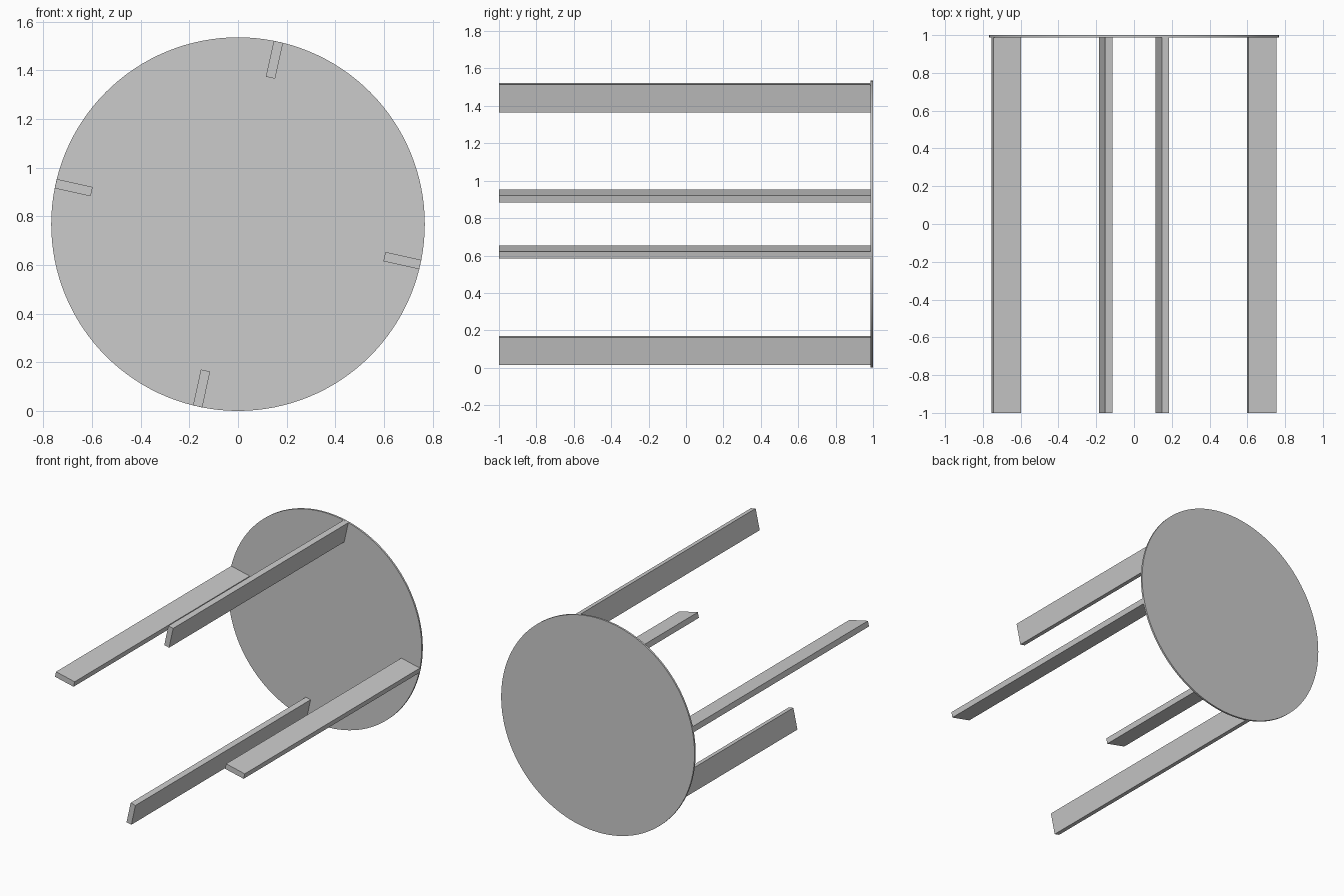
import bpy
import math
from mathutils import Matrix

cube = bpy.data.objects.get("Cube")
if cube:
    bpy.data.objects.remove(cube, do_unlink=True)

RADIUS = 0.768
DISC_FRONT = 0.987
LEG_DEPTH, LEG_WIDTH = 0.151, 0.039
LEG_RADIUS = 0.692
TILT = math.radians(12.5)

grey = bpy.data.materials.new("plain grey")
colour = (0.6, 0.6, 0.6, 1)
grey.diffuse_color = colour
grey.use_nodes = True
grey.node_tree.nodes["Principled BSDF"].inputs["Base Color"].default_value = colour

# Round top, standing on its edge
thickness = 1 - DISC_FRONT
bpy.ops.mesh.primitive_cylinder_add(
    vertices=128, radius=RADIUS, depth=thickness,
    location=(0, 1 - thickness / 2, RADIUS), rotation=(math.pi / 2, 0, 0))
top = bpy.context.object
top.name = "round_top"
top.data.materials.append(grey)
bpy.ops.object.shade_smooth_by_angle(angle=math.radians(30))


# Four flat legs arranged radially, each with its wide side along the radius
def add_leg(name, angle):
    bpy.ops.mesh.primitive_cube_add(size=1)
    leg = bpy.context.object
    leg.name = name
    length = 1 + DISC_FRONT
    shape = Matrix.Diagonal((LEG_WIDTH, length, LEG_DEPTH, 1))
    leg.data.transform(Matrix.Translation((0, DISC_FRONT - length / 2, LEG_RADIUS)) @ shape)
    leg.rotation_euler = (0, angle, 0)
    leg.location = (0, 0, RADIUS)
    leg.data.materials.append(grey)


for i, side in enumerate(("upper", "left", "lower", "right")):
    add_leg(side + "_leg", TILT + i * math.pi / 2)
